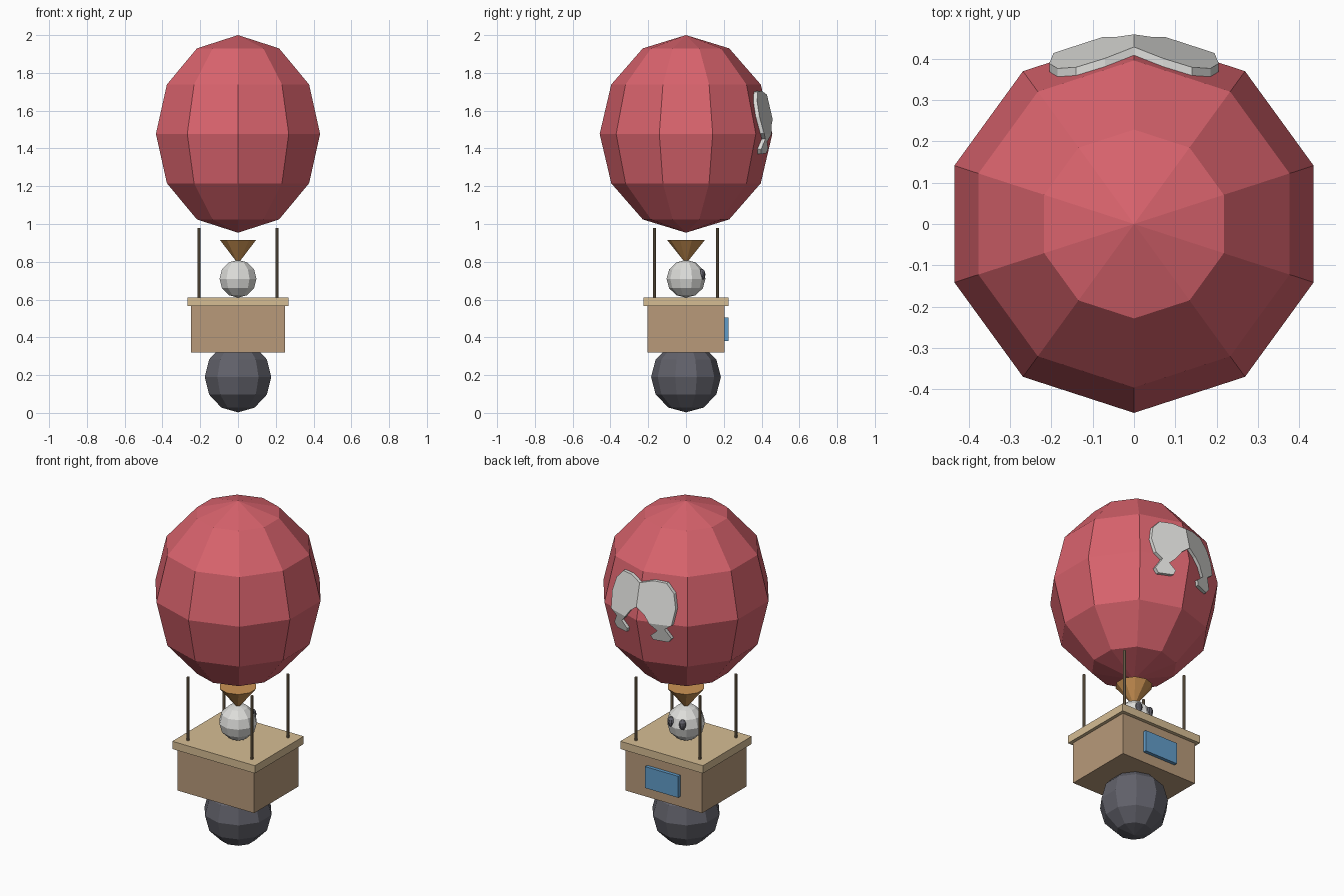
import bpy, bmesh, math
from mathutils import Vector

cube = bpy.data.objects.get("Cube")
if cube:
    bpy.data.objects.remove(cube, do_unlink=True)


def material(name, r, g, b):
    """Flat colour from 8-bit display values, converted to linear."""
    lin = [((c / 255 + 0.055) / 1.055) ** 2.4 for c in (r, g, b)] + [1]
    m = bpy.data.materials.new(name)
    m.use_nodes = True
    m.diffuse_color = lin
    bsdf = m.node_tree.nodes["Principled BSDF"]
    bsdf.inputs["Base Color"].default_value = lin
    bsdf.inputs["Roughness"].default_value = 0.8
    return m


RED = material("balloon_red", 217, 99, 109)
WHITE = material("off_white", 222, 222, 219)
DARK = material("charcoal", 98, 98, 107)
GOLD = material("burner_gold", 205, 148, 84)
TAN = material("basket_tan", 184, 154, 122)
LIGHT_TAN = material("rim_tan", 214, 189, 148)
BROWN = material("pole_brown", 136, 118, 92)
BLUE = material("window_blue", 98, 157, 202)


def finish(name, bm, mat):
    bmesh.ops.recalc_face_normals(bm, faces=bm.faces)
    mesh = bpy.data.meshes.new(name)
    bm.to_mesh(mesh)
    bm.free()
    mesh.materials.append(mat)
    obj = bpy.data.objects.new(name, mesh)
    bpy.context.collection.objects.link(obj)
    return obj


def lathe(name, profile, mat, sides=10, at=(0, 0, 0)):
    """Turn a (radius, height) profile; a vertex column lies on the y axis."""
    bm = bmesh.new()
    rings = []
    for r, z in profile:
        count = sides if r > 1e-5 else 1
        angles = [math.pi / 2 + math.tau * i / sides for i in range(count)]
        rings.append([bm.verts.new(Vector(at) + Vector((r * math.cos(a), r * math.sin(a), z)))
                      for a in angles])
    for low, high in zip(rings, rings[1:]):
        for i in range(sides):
            j = (i + 1) % sides
            quad = [low[i % len(low)], low[j % len(low)], high[j % len(high)], high[i % len(high)]]
            bm.faces.new(list(dict.fromkeys(quad)))
    for ring in (rings[0], rings[-1]):
        if len(ring) > 1:
            bm.faces.new(ring)
    return finish(name, bm, mat)


def ball(name, r, height, z, mat, at=(0, 0), rings=6):
    steps = [math.pi * i / rings for i in range(rings + 1)]
    profile = [(r * math.sin(a), -height * math.cos(a)) for a in steps]
    return lathe(name, profile, mat, at=(at[0], at[1], z))


def box(name, low, high, mat):
    bm = bmesh.new()
    bmesh.ops.create_cube(bm, size=1)
    for v in bm.verts:
        v.co = Vector([(l + h) / 2 + c * (h - l) for l, h, c in zip(low, high, v.co)])
    return finish(name, bm, mat)


# Balloon envelope, ballast ball, passenger head and burner
CENTRE, RADIUS, HALF = 1.477, 0.457, 0.523
ball("balloon_envelope", RADIUS, HALF, CENTRE, RED)
ball("ballast_ball", 0.185, 0.187, 0.19, DARK)
ball("head", 0.103, 0.1, 0.71, WHITE)
lathe("burner_funnel", [(0.008, 0.8), (0.1, 0.915)], GOLD)

# Eyes on the back side of the head
for side, label in ((1, "left"), (-1, "right")):
    eye = ball(label + "_eye", 0.02, 0.03, 0.733, DARK, at=(side * 0.037, 0.083))

# Basket, rim and window
box("basket", (-0.248, -0.205, 0.32), (0.248, 0.205, 0.565), TAN)
box("basket_rim", (-0.267, -0.225, 0.565), (0.267, 0.225, 0.61), LIGHT_TAN)
box("window", (-0.107, 0.2, 0.38), (0.107, 0.225, 0.505), BLUE)

# Corner poles
for x, xname in ((0.206, "left"), (-0.206, "right")):
    for y, yname in ((-0.166, "front"), (0.166, "back")):
        lathe(f"{yname}_{xname}_pole", [(0.008, 0.6), (0.008, 0.98)], BROWN, sides=8, at=(x, y, 0))


def envelope_y(x, z):
    """Depth of the back of the faceted envelope at x, z."""
    step = math.radians(30)
    lat = math.asin((z - CENTRE) / HALF)
    k = math.floor(lat / step)
    z0, z1 = (CENTRE + HALF * math.sin(step * n) for n in (k, k + 1))
    r0, r1 = (RADIUS * math.cos(step * n) for n in (k, k + 1))
    radius = r0 + (r1 - r0) * (z - z0) / (z1 - z0)
    return radius - abs(x) * math.tan(math.radians(18))


# Arched emblem with flared feet, hugging the back of the envelope
half = [(0.07, 1.705), (0.14, 1.7), (0.185, 1.65), (0.205, 1.57), (0.195, 1.48),
        (0.155, 1.45), (0.185, 1.395), (0.165, 1.37), (0.085, 1.375), (0.075, 1.4),
        (0.115, 1.435), (0.085, 1.465), (0.045, 1.52)]
outline = [(0, 1.685)] + half + [(0, 1.555)] + [(-x, z) for x, z in reversed(half)]
bm = bmesh.new()
patch = bm.faces.new([bm.verts.new((x, 0, z)) for x, z in outline])
bmesh.ops.inset_region(bm, faces=[patch], thickness=0.014, use_boundary=True, use_even_offset=False)
rim = {v for e in bm.edges if e.is_boundary for v in e.verts}
raised = {v for v in bm.verts if v not in rim}
for point, normal in (((0, 0, 0), (1, 0, 0)), ((0, 0, CENTRE), (0, 0, 1)), ((0, 0, 1.6), (0, 0, 1))):
    bmesh.ops.bisect_plane(bm, geom=bm.verts[:] + bm.edges[:] + bm.faces[:],
                           plane_co=point, plane_no=normal)
bmesh.ops.triangulate(bm, faces=bm.faces)
for v in bm.verts:
    edge = any(e.is_boundary for e in v.link_edges)
    v.co.y = envelope_y(v.co.x, v.co.z) + (-0.004 if edge else 0.02)
bmesh.ops.reverse_faces(bm, faces=[f for f in bm.faces if f.normal.y < 0])
finish("emblem", bm, WHITE)
